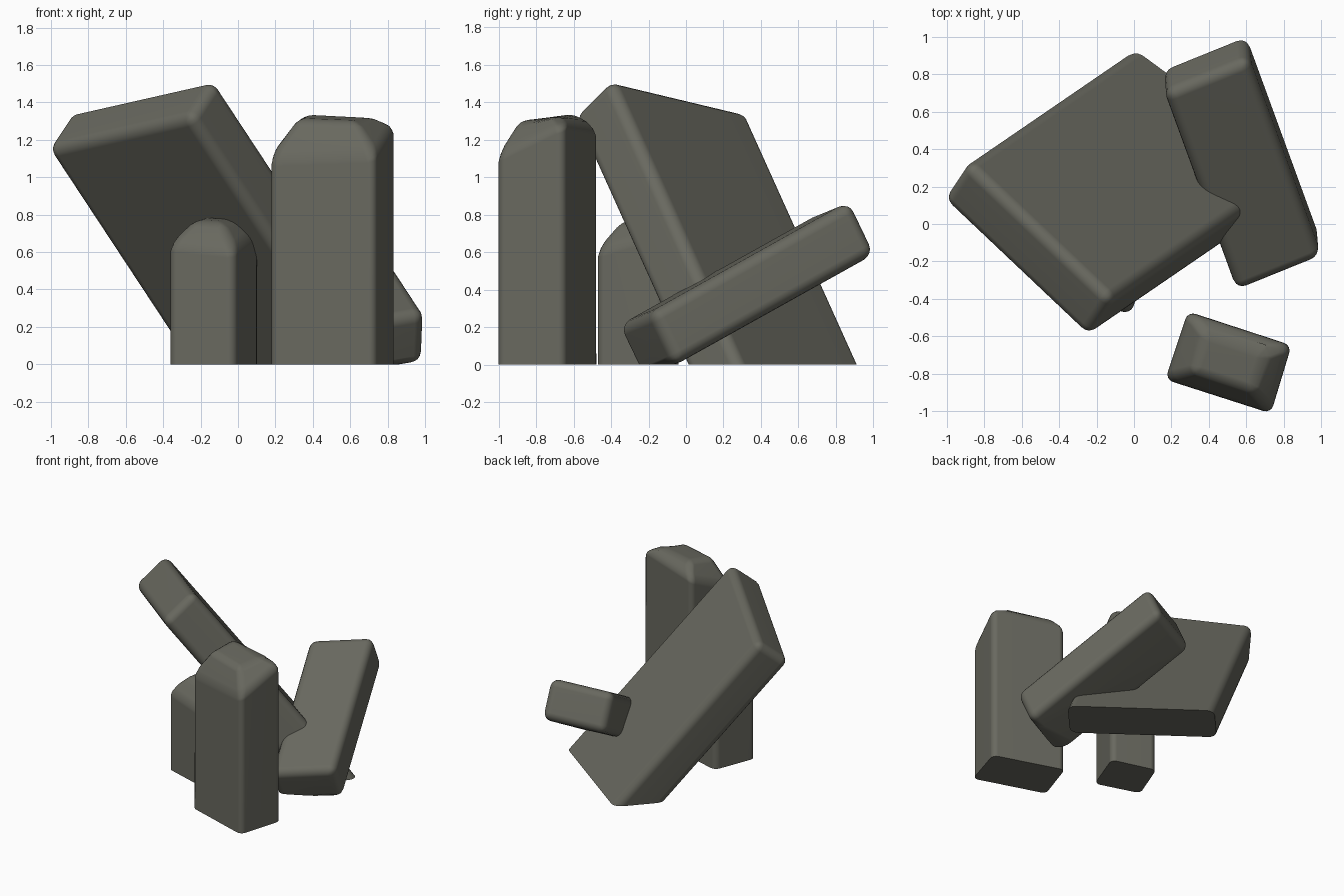
import bpy, bmesh
from mathutils import Vector

cube = bpy.data.objects.get("Cube")
if cube:
    bpy.data.objects.remove(cube, do_unlink=True)

mat = bpy.data.materials.new("grey_stone")
mat.use_nodes = True
colour = (0.14, 0.14, 0.115, 1)
mat.diffuse_color = colour
bsdf = mat.node_tree.nodes["Principled BSDF"]
bsdf.inputs["Base Color"].default_value = colour
bsdf.inputs["Roughness"].default_value = 0.9


def stone(name, base, top, crown=None, inset=0.4, radius=0.06, grow=0.018):
    """Rounded block between two four-cornered ends, cut flat at the ground.
    Crown raises a smaller worn cap above the top corners."""
    bm = bmesh.new()
    lower = [bm.verts.new(p) for p in base]
    upper = [bm.verts.new(p) for p in top]
    bm.faces.new(lower[::-1])
    cap = bm.faces.new(upper)
    for i in range(4):
        j = (i + 1) % 4
        bm.faces.new((lower[i], lower[j], upper[j], upper[i]))
    # push corners out to make up for the rounding
    shift = {v: sum(((v.co - e.other_vert(v).co).normalized()
                     for e in v.link_edges), Vector()) * grow for v in bm.verts}
    for v, offset in shift.items():
        v.co += offset
    # worn crown
    if crown:
        bm.faces.remove(cap)
        middle = sum((v.co for v in upper), Vector()) / 4
        inner = []
        for v, z in zip(upper, crown):
            p = v.co.lerp(middle, inset)
            inner.append(bm.verts.new((p.x, p.y, z)))
        bm.faces.new(inner)
        for i in range(4):
            j = (i + 1) % 4
            bm.faces.new((upper[i], upper[j], inner[j], inner[i]))
    bmesh.ops.recalc_face_normals(bm, faces=bm.faces)
    bmesh.ops.bevel(bm, geom=bm.edges[:], offset=radius, segments=4,
                    profile=0.5, affect='EDGES', clamp_overlap=True)
    # flat underside at the ground
    cut = bmesh.ops.bisect_plane(bm, geom=bm.verts[:] + bm.edges[:] + bm.faces[:],
                                 plane_co=(0, 0, 0), plane_no=(0, 0, 1),
                                 clear_inner=True)
    rim = [e for e in cut["geom_cut"] if isinstance(e, bmesh.types.BMEdge)]
    if rim:
        bmesh.ops.edgeloop_fill(bm, edges=rim)
    bmesh.ops.recalc_face_normals(bm, faces=bm.faces)
    mesh = bpy.data.meshes.new(name)
    bm.to_mesh(mesh)
    bm.free()
    mesh.materials.append(mat)
    obj = bpy.data.objects.new(name, mesh)
    bpy.context.collection.objects.link(obj)
    bpy.ops.object.select_all(action='DESELECT')
    obj.select_set(True)
    bpy.context.view_layer.objects.active = obj
    bpy.ops.object.shade_smooth_by_angle(angle=0.7)
    obj.modifiers.new("soft_normals", 'WEIGHTED_NORMAL').keep_sharp = True
    return obj


def pillar(name, corners, heights, crown, **options):
    base = [(x, y, -0.2) for x, y in corners]
    top = [(x, y, z) for (x, y), z in zip(corners, heights)]
    stone(name, base, top, crown, **options)


def beam(name, corner, width, depth, length):
    """Slanted block: a corner of its upper end and three edge vectors."""
    c, w, d, l = map(Vector, (corner, width, depth, length))
    top = [c, c + w, c + w + d, c + d]
    stone(name, [p + l for p in top], top)


# upright stones
pillar("tall_pillar", [(0.19, -0.82), (0.72, -0.99), (0.82, -0.66), (0.30, -0.49)],
       [1.09, 1.11, 1.27, 1.24], [1.31, 1.30, 1.32, 1.34], inset=0.42)
pillar("short_pillar", [(-0.35, -0.36), (-0.03, -0.46), (0.09, -0.14), (-0.23, -0.05)],
       [0.63, 0.60, 0.69, 0.67], [0.77, 0.76, 0.78, 0.79], inset=0.55, radius=0.045)

# fallen stones
beam("leaning_slab", (-0.25, -0.58, 1.32), (-0.75, 0.71, -0.17),
     (0.12, 0.18, 0.18), (1.14, 0.78, -1.73))
beam("fallen_beam", (0.60, 0.87, 0.85), (-0.42, -0.17, -0.07),
     (-0.01, 0.12, -0.25), (0.38, -1.04, -0.58))
